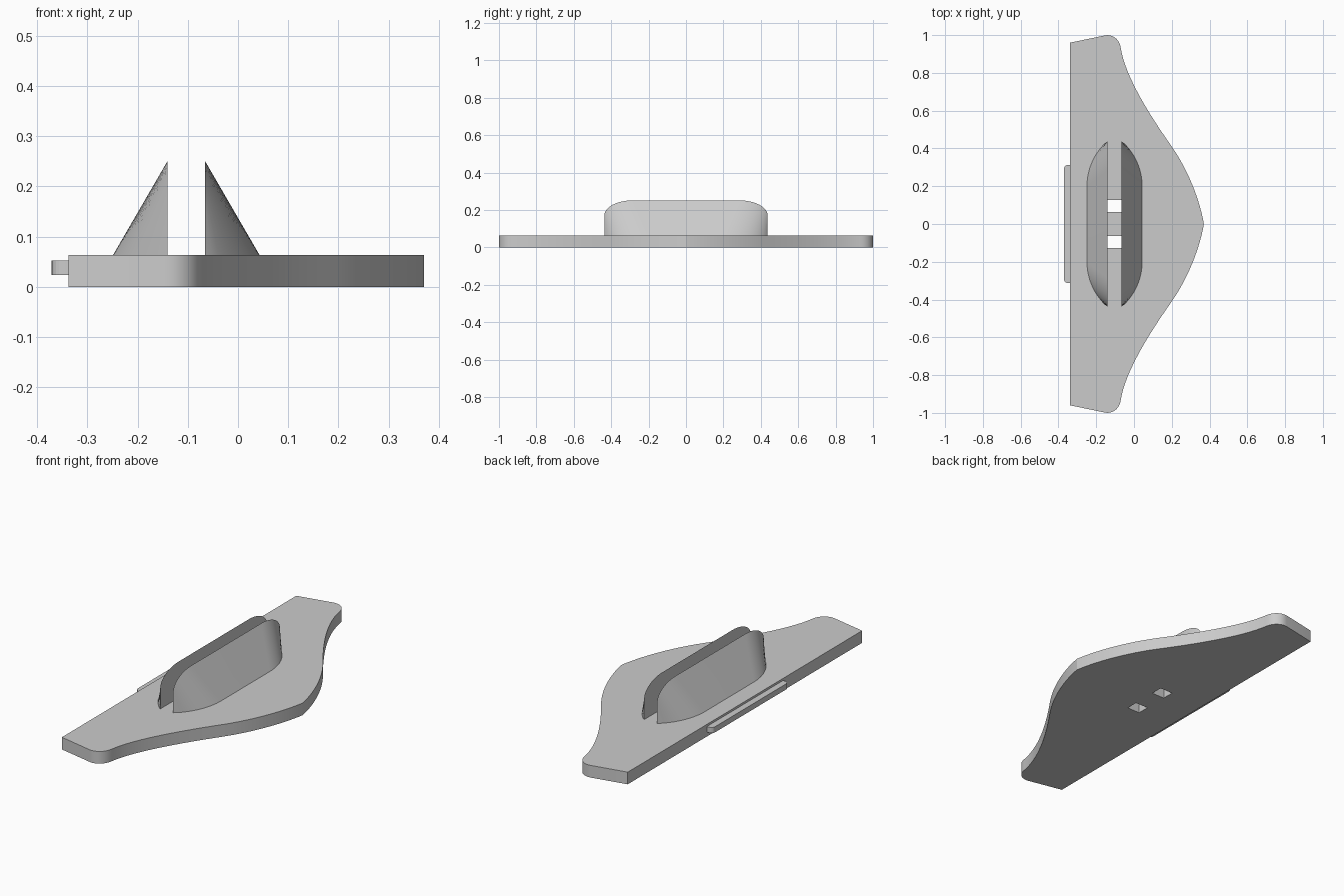
import bpy
import bmesh
import math
from mathutils import Vector
from mathutils.geometry import interpolate_bezier

cube = bpy.data.objects.get("Cube")
if cube:
    bpy.data.objects.remove(cube, do_unlink=True)

grey = bpy.data.materials.new("plain_grey")
grey.use_nodes = True
colour = (0.6, 0.6, 0.6, 1)
grey.diffuse_color = colour
grey.node_tree.nodes["Principled BSDF"].inputs["Base Color"].default_value = colour

PLATE_TOP = 0.063


def finish(name, bm):
    bmesh.ops.remove_doubles(bm, verts=bm.verts, dist=0.0001)
    bmesh.ops.recalc_face_normals(bm, faces=bm.faces)
    mesh = bpy.data.meshes.new(name)
    bm.to_mesh(mesh)
    bm.free()
    mesh.materials.append(grey)
    obj = bpy.data.objects.new(name, mesh)
    bpy.context.collection.objects.link(obj)
    return obj


def smooth(obj):
    bpy.ops.object.select_all(action="DESELECT")
    obj.select_set(True)
    bpy.context.view_layer.objects.active = obj
    bpy.ops.object.shade_smooth_by_angle(angle=math.radians(16))


def prism(name, outline, low, high):
    bm = bmesh.new()
    face = bm.faces.new([bm.verts.new((x, y, low)) for x, y in outline])
    top = bmesh.ops.extrude_face_region(bm, geom=[face])["geom"]
    moved = [v for v in top if isinstance(v, bmesh.types.BMVert)]
    bmesh.ops.translate(bm, verts=moved, vec=(0, 0, high - low))
    return finish(name, bm)


def bezier(points, steps):
    return [(p.x, p.y) for p in interpolate_bezier(*[Vector((*p, 0)) for p in points], steps)]


def mirrored(half):
    return half + [(x, -y) for x, y in reversed(half) if y > 0.0001]


# Base plate: half outline from the straight edge to the pointed middle
half = [(-0.338, 0.96)]
half += bezier([(-0.15, 0.999), (-0.11, 1.005), (-0.075, 0.975), (-0.07, 0.93)], 10)
half += bezier([(-0.07, 0.93), (-0.045, 0.78), (0.08, 0.58), (0.2, 0.41)], 16)[1:]
half += bezier([(0.2, 0.41), (0.29, 0.28), (0.35, 0.12), (0.37, 0)], 14)[1:]
plate = prism("base_plate", mirrored(half), 0, PLATE_TOP)

# Two slots through the plate, between the fins
for side in (-1, 1):
    y0, y1 = side * 0.063, side * 0.127
    cutter = prism("slot_cutter", [(-0.14, y0), (-0.066, y0), (-0.066, y1), (-0.14, y1)], -0.1, 0.2)
    cutter.hide_render = True
    cut = plate.modifiers.new("slot", "BOOLEAN")
    cut.operation = "DIFFERENCE"
    cut.solver = "EXACT"
    cut.object = cutter
    bpy.context.view_layer.objects.active = plate
    bpy.ops.object.modifier_apply(modifier=cut.name)
    bpy.data.objects.remove(cutter, do_unlink=True)
smooth(plate)

# Edge tab with rounded outer corners
tab_half = [(-0.33, 0.312)]
tab_half += bezier([(-0.35, 0.312), (-0.362, 0.312), (-0.371, 0.303), (-0.371, 0.29)], 6)
smooth(prism("edge_tab", mirrored(tab_half), 0.023, 0.052))


# Fins: slanted outer wall ruled between a curved foot and a rounded crest
def fin(name, inner_x, direction):
    steps = 16
    radius = 0.317
    sweep = math.asin(0.237 / radius)
    foot, crest = [], []
    for i in range(steps + 1):
        t = i / steps
        a = sweep * t
        foot.append((0.109 - radius * (1 - math.cos(a)), 0.2 + radius * math.sin(a), PLATE_TOP))
        b = math.pi / 2 * t
        crest.append((0, 0.287 + 0.15 * math.sin(b), 0.17 + 0.081 * math.cos(b)))
    foot[-1] = (0, 0.437, PLATE_TOP)

    def both_ends(row):
        full = [(x, -y, z) for x, y, z in reversed(row)] + row
        return [(inner_x + direction * x, y, z) for x, y, z in full]

    bm = bmesh.new()
    low = [bm.verts.new(p) for p in both_ends(foot)]
    high = [bm.verts.new(p) for p in both_ends(crest)]
    for i in range(len(low) - 1):
        bm.faces.new((low[i], low[i + 1], high[i + 1], high[i]))
    bm.faces.new(low)
    bm.faces.new([low[-1], low[0]] + high)
    smooth(finish(name, bm))


fin("right_fin", -0.14, -1)
fin("left_fin", -0.066, 1)
